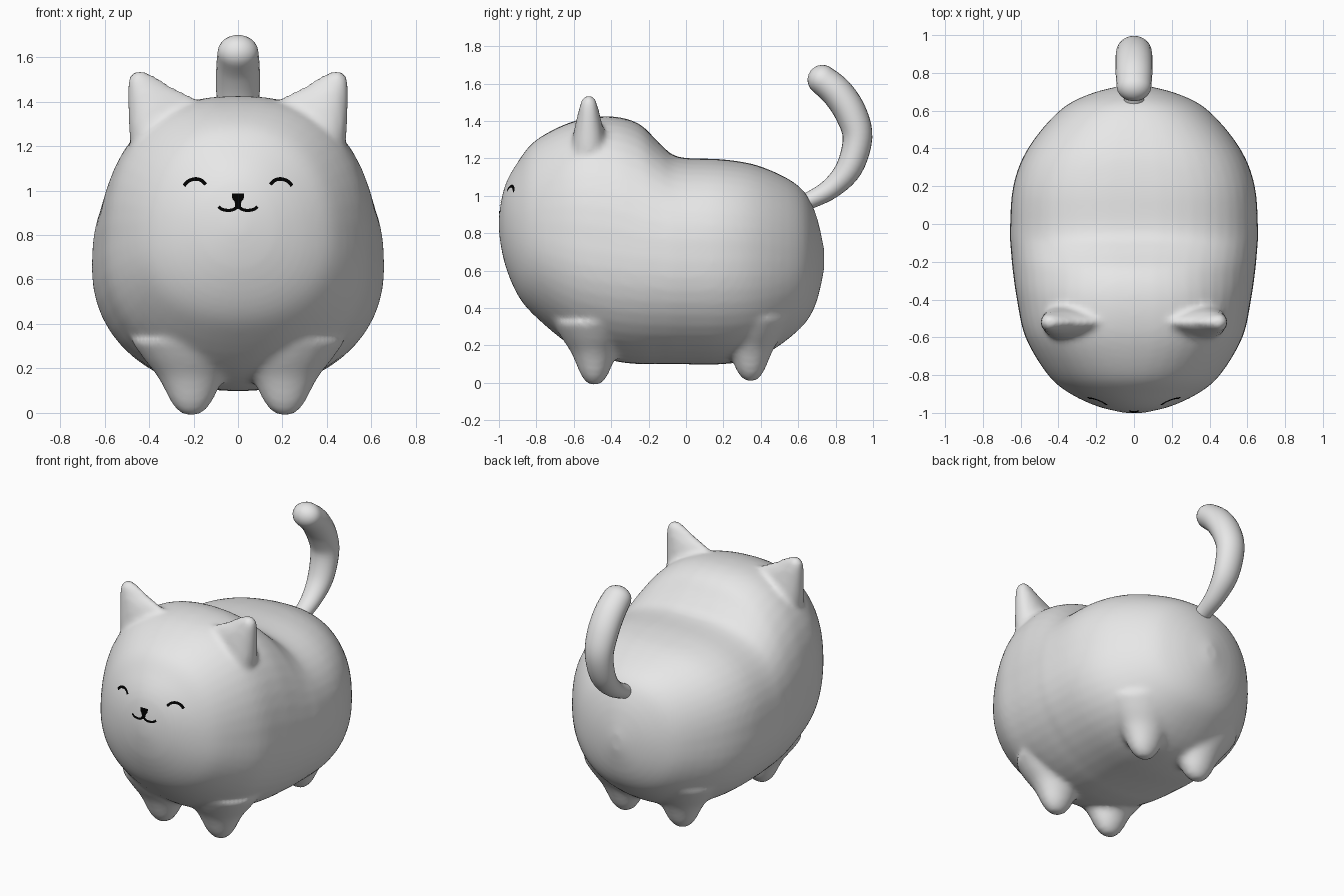
import bpy, bmesh
from math import sin, cos, pi, copysign
from mathutils import Vector
from mathutils.bvhtree import BVHTree

if "Cube" in bpy.data.objects:
    bpy.data.objects.remove(bpy.data.objects["Cube"])


def material(name, rgb):
    m = bpy.data.materials.new(name)
    m.use_nodes = True
    m.diffuse_color = (*rgb, 1)
    bsdf = next(n for n in m.node_tree.nodes if n.type == 'BSDF_PRINCIPLED')
    bsdf.inputs["Base Color"].default_value = (*rgb, 1)
    return m


fur = material("pale_fur", (0.8, 0.8, 0.8))
ink = material("black_ink", (0.0, 0.0, 0.0))


def spline(rows, steps=4):
    """Catmull-Rom interpolation of rows of numbers."""
    out = []
    for i in range(len(rows) - 1):
        a, b, c, d = (rows[max(i - 1, 0)], rows[i], rows[i + 1],
                      rows[min(i + 2, len(rows) - 1)])
        for s in range(steps):
            t = s / steps
            out.append([q + t * (r - p + t * (2 * p - 5 * q + 4 * r - w
                        + t * (3 * q - p - 3 * r + w))) / 2
                        for p, q, r, w in zip(a, b, c, d)])
    out.append(list(rows[-1]))
    return out


def loft(bm, rings):
    """Skin a list of point rings and close both ends."""
    loops = [[bm.verts.new(p) for p in ring] for ring in rings]
    n = len(loops[0])
    for a, b in zip(loops, loops[1:]):
        for i in range(n):
            j = (i + 1) % n
            bm.faces.new((a[i], a[j], b[j], b[i]))
    bm.faces.new(loops[0][::-1])
    bm.faces.new(loops[-1])


def angles(n):
    return [2 * pi * i / n for i in range(n)]


def finish(bm, name, mat):
    mesh = bpy.data.meshes.new(name)
    bm.to_mesh(mesh)
    bm.free()
    mesh.materials.append(mat)
    mesh.shade_smooth()
    obj = bpy.data.objects.new(name, mesh)
    bpy.context.scene.collection.objects.link(obj)
    return obj


# Torso and head: y, bottom, widest height, top, half width, fullness
stations = [
    (-1.0, .80, .85, .90, .04, 2.0),
    (-.97, .64, .84, 1.05, .18, 2.0),
    (-.90, .47, .80, 1.18, .335, 2.1),
    (-.80, .35, .77, 1.30, .455, 2.25),
    (-.60, .19, .72, 1.40, .575, 2.5),
    (-.40, .12, .69, 1.425, .62, 2.45),
    (-.25, .10, .67, 1.385, .642, 2.3),
    (-.14, .10, .66, 1.28, .652, 2.4),
    (-.04, .10, .65, 1.208, .657, 2.55),
    (.20, .10, .65, 1.195, .64, 2.6),
    (.40, .14, .65, 1.157, .562, 2.5),
    (.60, .28, .65, 1.055, .395, 2.25),
    (.69, .41, .66, .915, .23, 2.0),
    (.738, .60, .66, .72, .04, 2.0),
]


def body_ring(y, low, mid, top, half, power):
    ring = []
    for a in angles(48):
        c, s = cos(a), sin(a)
        p = power if s > 0 else 2.12
        x = copysign(abs(c) ** (2 / p), c) * half
        z = abs(s) ** (2 / p)
        ring.append((x, y, mid + z * (top - mid) if s > 0 else mid - z * (mid - low)))
    return ring


bm = bmesh.new()
loft(bm, [body_ring(*row) for row in spline(stations)])

# Stubby legs flaring into the belly: height and radius
leg_profile = spline([(-.012, .015), (.005, .05), (.05, .083), (.11, .11),
                      (.17, .14), (.24, .19), (.32, .24)], 3)
# Ears: height, inner x, outer x, half depth
ear_profile = spline([(1.13, .10, .47, .095), (1.25, .11, .489, .085),
                      (1.36, .14, .495, .07), (1.42, .20, .497, .058),
                      (1.47, .30, .496, .047), (1.515, .37, .488, .034),
                      (1.538, .42, .46, .015)], 3)
for side in (-1, 1):
    for y, lift in ((-.49, 0), (.345, .02)):
        loft(bm, [[(side * .21 + 1.12 * r * cos(a), y + .92 * r * sin(a), z + lift)
                   for a in angles(24)] for z, r in leg_profile])
    # Wedge section, thicker toward the outer edge
    loft(bm, [[(side * ((lo + hi) / 2 + (hi - lo) / 2 * cos(a)),
                -.52 + depth * sin(a) * (1 + .5 * cos(a)), z) for a in angles(24)]
              for z, lo, hi, depth in ear_profile])
bmesh.ops.recalc_face_normals(bm, faces=bm.faces[:])
body = finish(bm, "body_with_legs_and_ears", fur)

# Fuse the parts into one soft skin
remesh = body.modifiers.new("fuse", 'REMESH')
remesh.mode = 'VOXEL'
remesh.voxel_size = .018
remesh.use_smooth_shade = True
soften = body.modifiers.new("soften", 'SMOOTH')
soften.factor = .5
soften.iterations = 8
bpy.context.view_layer.objects.active = body
body.select_set(True)
for name in ("fuse", "soften"):
    bpy.ops.object.modifier_apply(modifier=name)

# Curled tail: y, z, radius
path = spline([(.56, .93, .05), (.65, .97, .046), (.775, 1.04, .056),
               (.873, 1.15, .071), (.917, 1.31, .079), (.882, 1.44, .085),
               (.81, 1.55, .085), (.73, 1.62, .08)], 5)
end, before = path[-1], path[-2]
heading = Vector((end[0] - before[0], end[1] - before[1])).normalized()
for i in range(1, 7):
    a = i / 6 * pi * .48
    tip = Vector(end[:2]) + heading * end[2] * sin(a)
    path.append([tip.x, tip.y, end[2] * cos(a)])
rings = []
for i, (y, z, r) in enumerate(path):
    p, q = path[max(i - 1, 0)], path[min(i + 1, len(path) - 1)]
    t = Vector((q[0] - p[0], q[1] - p[1])).normalized()
    rings.append([(1.15 * r * cos(a), y - t.y * r * sin(a), z + t.x * r * sin(a))
                  for a in angles(24)])
bm = bmesh.new()
loft(bm, rings)
bmesh.ops.recalc_face_normals(bm, faces=bm.faces[:])
finish(bm, "tail", fur)

# Face markings laid onto the skin
skin = bmesh.new()
skin.from_mesh(body.data)
tree = BVHTree.FromBMesh(skin)


def marking(name, rows):
    """Ribbon through rows of x, z, half thickness, just above the skin."""
    bm = bmesh.new()
    pts = spline(rows, 5)
    pairs = []
    for i, (x, z, w) in enumerate(pts):
        p, q = pts[max(i - 1, 0)], pts[min(i + 1, len(pts) - 1)]
        t = Vector((q[0] - p[0], q[1] - p[1])).normalized()
        pair = []
        for k in (-1, 0, 1):
            px, pz = x - t.y * w * k, z + t.x * w * k
            hit = tree.ray_cast(Vector((px, -2, pz)), Vector((0, 1, 0)))[0]
            pair.append(bm.verts.new((px, hit.y - .004, pz)))
        pairs.append(pair)
    for a, b in zip(pairs, pairs[1:]):
        for k in (0, 1):
            bm.faces.new((a[k], b[k], b[k + 1], a[k + 1]))
    for f in bm.faces:
        f.normal_update()
        if f.normal.y > 0:
            f.normal_flip()
    finish(bm, name, ink)


for side, label in ((-1, "right"), (1, "left")):
    marking(label + "_eye", [(side * x, z, .008) for x, z in
            ((.243, 1.022), (.222, 1.043), (.193, 1.052), (.165, 1.046), (.146, 1.027))])
    marking(label + "_mouth", [(side * x, z, .007) for x, z in
            ((.004, .925), (.025, .913), (.05, .911), (.072, .916), (.088, .927))])
marking("nose", [(0, .986, .027), (0, .962, .025), (0, .948, .015), (0, .918, .012)])
skin.free()
